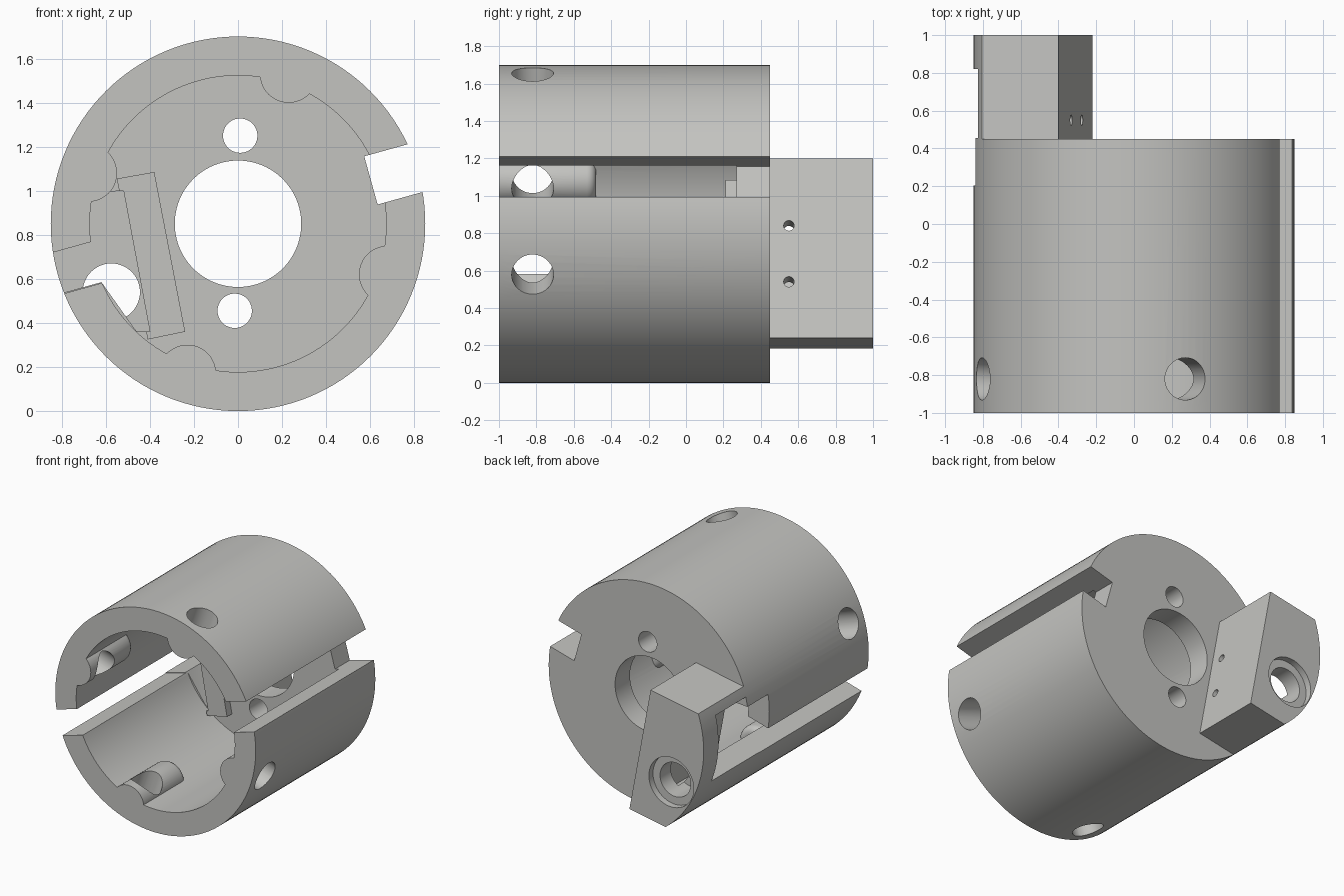
import bpy, bmesh, math
from mathutils import Vector

if "Cube" in bpy.data.objects:
    bpy.data.objects.remove(bpy.data.objects["Cube"])

CZ = 0.85          # height of the cylinder axis
R = 0.85           # outer radius
TILT = math.radians(15.5)

grey = bpy.data.materials.new("warm_grey")
grey.diffuse_color = (0.55, 0.55, 0.53, 1)
grey.use_nodes = True
grey.node_tree.nodes["Principled BSDF"].inputs["Base Color"].default_value = grey.diffuse_color


def make(name, bm):
    bmesh.ops.recalc_face_normals(bm, faces=bm.faces[:])
    me = bpy.data.meshes.new(name)
    bm.to_mesh(me)
    bm.free()
    me.materials.append(grey)
    ob = bpy.data.objects.new(name, me)
    bpy.context.collection.objects.link(ob)
    return ob


def prism(name, pts, y0, y1):
    """Extrude an (x, z) outline along y."""
    bm = bmesh.new()
    f = bm.faces.new([bm.verts.new((x, y0, z)) for x, z in pts])
    ext = bmesh.ops.extrude_face_region(bm, geom=[f])
    vs = [g for g in ext["geom"] if isinstance(g, bmesh.types.BMVert)]
    bmesh.ops.translate(bm, verts=vs, vec=(0, y1 - y0, 0))
    return make(name, bm)


def rod(name, a, b, r, seg=48, r2=None):
    """Cylinder from point a to point b."""
    a, b = Vector(a), Vector(b)
    bm = bmesh.new()
    bmesh.ops.create_cone(bm, cap_ends=True, segments=seg, radius1=r,
                          radius2=r, depth=(b - a).length)
    rot = (b - a).to_track_quat('Z', 'Y').to_matrix().to_4x4()
    rot.translation = (a + b) / 2
    bmesh.ops.transform(bm, matrix=rot, verts=bm.verts[:])
    return make(name, bm)


def combine(target, tool, op):
    m = target.modifiers.new("cut", 'BOOLEAN')
    m.operation, m.solver, m.object = op, 'EXACT', tool
    bpy.context.view_layer.objects.active = target
    bpy.ops.object.modifier_apply(modifier=m.name)
    bpy.data.objects.remove(tool)


def cut(tool):
    combine(body, tool, 'DIFFERENCE')


def add(tool):
    combine(body, tool, 'UNION')


def slot(d0, d1, t0, t1):
    """Tilted rectangle: d along the slot direction, t across it."""
    c, s = math.cos(TILT), math.sin(TILT)
    return [(d * c - t * s, CZ + d * s + t * c)
            for d, t in ((d0, t0), (d1, t0), (d1, t1), (d0, t1))]


# Round housing, with the rear trimmed to a tilted bracket block
body = rod("housing", (0, -1, CZ), (0, 1, CZ), R, 128)
cut(prism("rear_trim", [(1.1, -0.2), (1.1, 2), (-1.1, 2), (-1.1, 1.07),
                        (-0.40, 1.20), (-0.22, 0.24), (-1.1, 0.075),
                        (-1.1, -0.2)], 0.45, 1.2))

# Open front bore
cut(rod("bore", (0, -1.2, CZ), (0, 0.27, CZ), 0.673, 128))

# Raised strip on the inner rear wall
add(prism("inner_strip", [(-0.55, 1.055), (-0.38, 1.085), (-0.24, 0.36),
                          (-0.41, 0.325)], 0.21, 0.30))

# Four bosses with rounded inner ends
angles = [math.radians(71.3 + 90 * k) for k in range(4)]
for a in angles:
    x, z = 0.717 * math.cos(a), CZ + 0.717 * math.sin(a)
    boss = rod("boss", (x, -1, z), (x, -0.48, z), 0.13)
    bm = bmesh.new()
    bm.from_mesh(boss.data)
    rim = [e for e in bm.edges if all(v.co.y > -0.5 for v in e.verts)]
    bmesh.ops.bevel(bm, geom=rim, offset=0.05, segments=5, profile=0.5,
                    affect='EDGES')
    bm.to_mesh(boss.data)
    bm.free()
    add(boss)

# Radial screw holes through the bosses
for a in angles:
    c, s = math.cos(a), math.sin(a)
    cut(rod("screw_hole", (0.4 * c, -0.82, CZ + 0.4 * s),
            (1.0 * c, -0.82, CZ + 1.0 * s), 0.112))

# Long side slots
cut(prism("right_slot", slot(0.634, 1.1, -0.085, 0.142), -1.2, 0.6))
cut(prism("left_slot", slot(-1.1, -0.55, -0.094, 0.099), -1.2, 0.25))

# Side pocket running from the rear wall into the bracket
for top, y0, y1 in ((1.0, 0.205, 0.46), (1.07, 0.455, 0.82)):
    wall_x = -0.40 - (top - 0.36) * 0.187
    cut(prism("side_pocket", [(wall_x, top), (-0.40, 0.36), (-0.46, 0.36),
                              (-0.62, 0.585), (-1.0, 0.48),
                              (-1.0, top - 0.03)], y0, y1))

# Rear wall holes
cut(rod("centre_hole", (0, 0.1, CZ), (0, 0.6, CZ), 0.287, 96))
for x, z in ((0.01, 1.25), (-0.015, 0.455)):
    cut(rod("wall_hole", (x, 0.1, z), (x, 0.6, z), 0.078))

# Bracket shaft hole with a shallow rear recess
cut(rod("shaft_hole", (-0.575, 0.75, 0.54), (-0.575, 1.1, 0.54), 0.13))
cut(rod("shaft_recess", (-0.575, 0.95, 0.54), (-0.575, 1.1, 0.54), 0.19))

# Two small pin holes in the bracket side
for z in (0.84, 0.54):
    x = -0.22 - (z - 0.24) * 0.1875
    cut(rod("pin_hole", (x + 0.1, 0.55, z + 0.019),
            (x - 0.25, 0.55, z - 0.047), 0.028, 24))

bpy.ops.object.select_all(action='DESELECT')
body.select_set(True)
bpy.context.view_layer.objects.active = body
bpy.ops.object.shade_smooth_by_angle(angle=math.radians(25))
